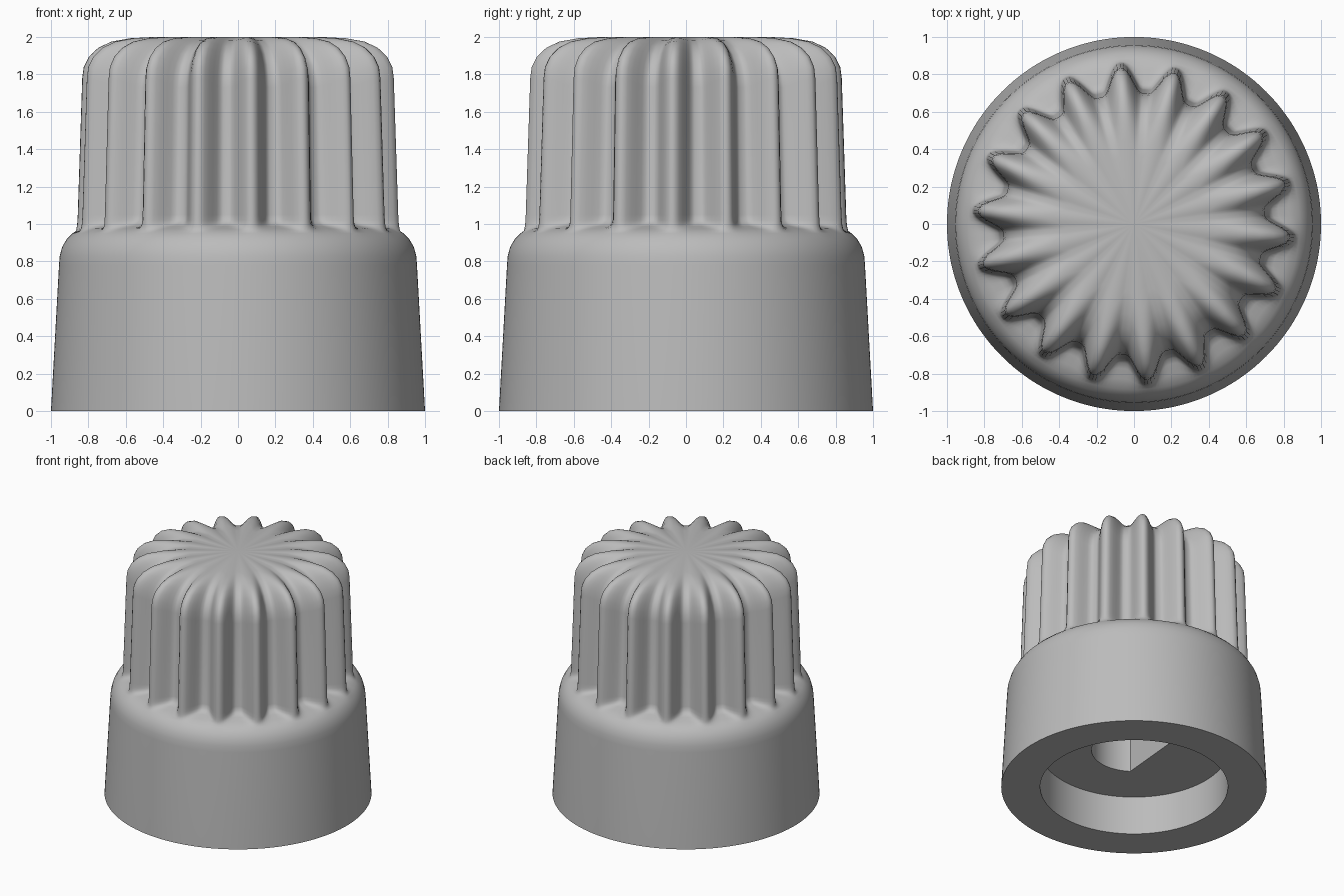
import bpy
import bmesh
from math import cos, sin, pi, radians

cube = bpy.data.objects.get("Cube")
if cube:
    bpy.data.objects.remove(cube, do_unlink=True)

RIDGES = 18
STEPS = RIDGES * 16
PHASE = radians(-5)          # direction of one ridge crest
FLAT_DIR = radians(175)      # direction of the flat in the shaft bore

grey = bpy.data.materials.new("plain_grey")
grey.use_nodes = True
colour = (0.5, 0.5, 0.5, 1)
grey.diffuse_color = colour
grey.node_tree.nodes["Principled BSDF"].inputs["Base Color"].default_value = colour


def ridge_weight(a):
    """1 on a ridge crest, 0 in a groove, with rounded tips and floors."""
    t = abs(((a - PHASE) * RIDGES / (2 * pi) + 0.5) % 1 - 0.5) * 2
    s = min(max((t - 0.04) / 0.82, 0), 1)
    return 1 - s * s * (3 - 2 * s)


def round_ring(r, z):
    return lambda a: (r, z)


def bore_ring(z, r=0.32, flat=0.16):
    def ring(a):
        c = cos(a - FLAT_DIR)
        return (min(r, flat / c) if c > 0 else r), z
    return ring


def fluted_ring(ridge, groove):
    def ring(a):
        w = ridge_weight(a)
        return tuple(g + (p - g) * w for p, g in zip(ridge, groove))
    return ring


# Shaft bore and stepped recess under the knob
rings = [bore_ring(1.3), bore_ring(0.32),
         round_ring(0.707, 0.32), round_ring(0.707, 0)]

# Tapered skirt with a rounded shoulder
for r, z in [(1, 0), (0.957, 0.78), (0.953, 0.83), (0.939, 0.88),
             (0.915, 0.92), (0.885, 0.95)]:
    rings.append(round_ring(r, z))

# Fluted grip: crest profile paired with groove profile, up to the domed top
for ridge, groove in [
    ((0.870, 0.963), (0.83, 0.975)),
    ((0.865, 0.985), (0.775, 0.988)),
    ((0.863, 1.0), (0.745, 1.0)),
    ((0.862, 1.02), (0.728, 1.02)),
    ((0.86, 1.05), (0.72, 1.05)),
    ((0.836, 1.78), (0.70, 1.73)),
    ((0.828, 1.84), (0.69, 1.79)),
    ((0.80, 1.895), (0.665, 1.85)),
    ((0.75, 1.942), (0.62, 1.907)),
    ((0.68, 1.975), (0.56, 1.95)),
    ((0.58, 1.993), (0.48, 1.98)),
    ((0.45, 2.0), (0.36, 2.0)),
]:
    rings.append(fluted_ring(ridge, groove))

# Loft all rings into one closed shell
bm = bmesh.new()
loops = []
for ring in rings:
    loop = []
    for i in range(STEPS):
        a = 2 * pi * i / STEPS
        r, z = ring(a)
        loop.append(bm.verts.new((r * cos(a), r * sin(a), z)))
    loops.append(loop)
for low, high in zip(loops, loops[1:]):
    for i in range(STEPS):
        j = (i + 1) % STEPS
        bm.faces.new((low[i], low[j], high[j], high[i]))

# Bore ceiling and flat top
for loop in (loops[0], loops[-1]):
    z = loop[0].co.z
    centre = bm.verts.new((0, 0, z))
    for i in range(STEPS):
        bm.faces.new((loop[i], loop[(i + 1) % STEPS], centre))
bmesh.ops.recalc_face_normals(bm, faces=bm.faces)

mesh = bpy.data.meshes.new("knob_body")
bm.to_mesh(mesh)
bm.free()
mesh.materials.append(grey)
knob = bpy.data.objects.new("knob_body", mesh)
bpy.context.collection.objects.link(knob)

bpy.ops.object.select_all(action="DESELECT")
knob.select_set(True)
bpy.context.view_layer.objects.active = knob
bpy.ops.object.shade_smooth_by_angle(angle=radians(50))
